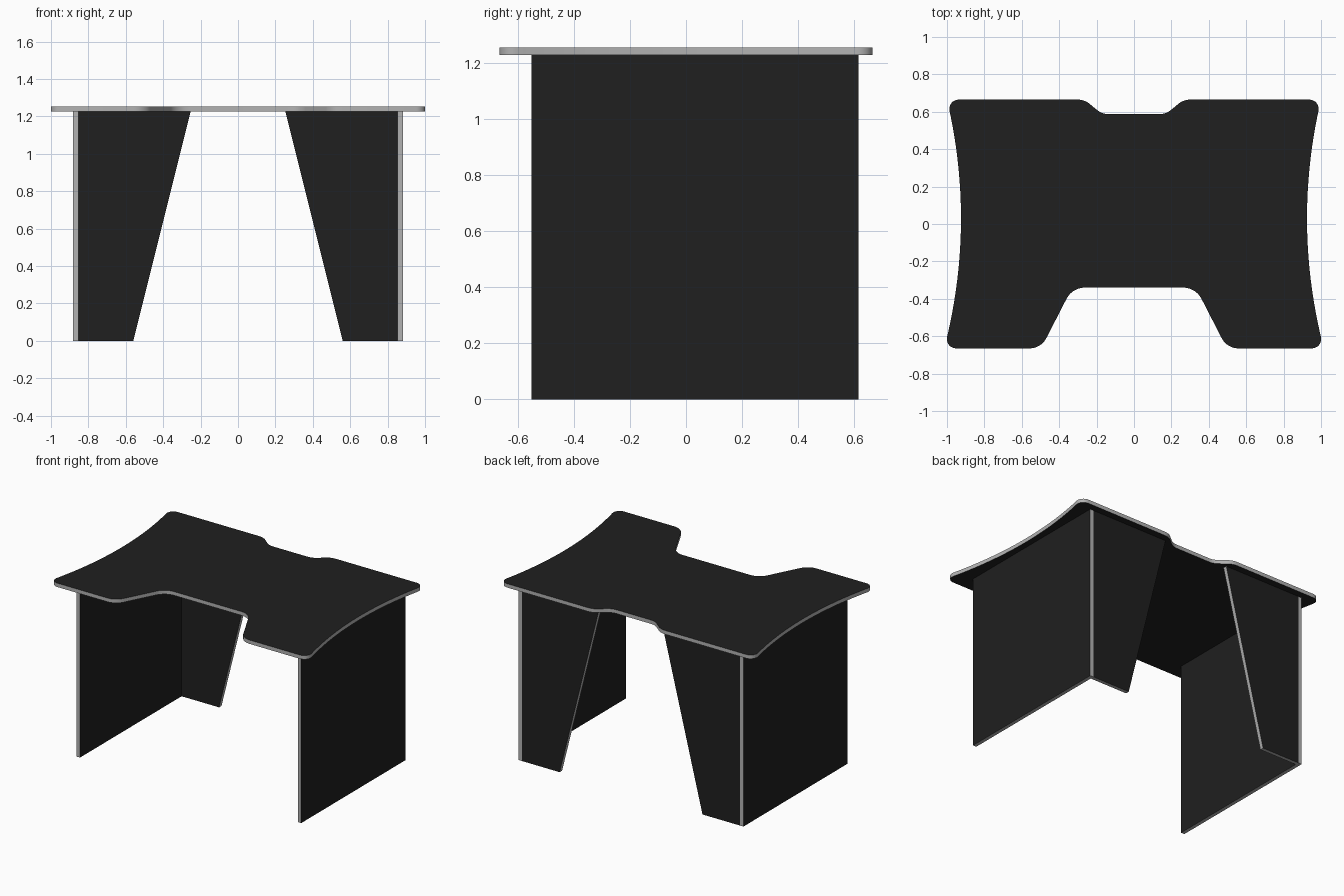
import bpy, bmesh, math
from mathutils import Vector

if "Cube" in bpy.data.objects:
    bpy.data.objects.remove(bpy.data.objects["Cube"])

T = 0.027            # board thickness
Z_TOP = 1.227        # underside of the desk top


def material(name, v):
    m = bpy.data.materials.new(name)
    m.diffuse_color = (v, v, v, 1)
    m.use_nodes = True
    m.node_tree.nodes["Principled BSDF"].inputs["Base Color"].default_value = m.diffuse_color
    return m


FACE = material("dark_laminate", 0.014)
EDGE = material("grey_edge_band", 0.45)


def board(name, profile, place, offset):
    """Extrude a flat profile; faces are dark, the cut edges grey."""
    bm = bmesh.new()
    cap = bm.faces.new([bm.verts.new(place(u, v)) for u, v in profile])
    ext = bmesh.ops.extrude_face_region(bm, geom=[cap], use_keep_orig=True)
    top_verts = [g for g in ext["geom"] if isinstance(g, bmesh.types.BMVert)]
    bmesh.ops.translate(bm, vec=offset, verts=top_verts)
    bmesh.ops.recalc_face_normals(bm, faces=bm.faces)
    axis = Vector(offset).normalized()
    for f in bm.faces:
        f.material_index = 0 if abs(f.normal.dot(axis)) > 0.9 else 1
    me = bpy.data.meshes.new(name)
    bm.to_mesh(me)
    bm.free()
    me.materials.append(FACE)
    me.materials.append(EDGE)
    ob = bpy.data.objects.new(name, me)
    bpy.context.collection.objects.link(ob)
    bpy.ops.object.select_all(action='DESELECT')
    bpy.context.view_layer.objects.active = ob
    ob.select_set(True)
    bpy.ops.object.shade_smooth_by_angle(angle=math.radians(30))
    return ob


def fillet(a, p, b, r, n=8):
    """Points of a circular arc of radius r rounding corner p."""
    a, p, b = Vector(a), Vector(p), Vector(b)
    d1, d2 = (a - p).normalized(), (b - p).normalized()
    half = d1.angle(d2) / 2
    c = p + (d1 + d2).normalized() * (r / math.sin(half))
    s = p + d1 * (r / math.tan(half)) - c
    e = p + d2 * (r / math.tan(half)) - c
    sweep = s.angle(e)
    return [c + (s * math.sin((1 - i / n) * sweep) + e * math.sin(i / n * sweep))
            / math.sin(sweep) for i in range(n + 1)]


# Desk top: right half of the outline, corner points with radii, curved side
def side(y):
    return (0.925 + 0.185 * (y - 0.03) ** 2, y)


Y = 0.665
corners = [((0, -0.34), 0), ((0.33, -0.34), 0.11), ((0.497, -Y), 0.10), (side(-Y), 0.05)]
corners += [(side(-0.58 + 1.16 * i / 20), 0) for i in range(21)]
corners += [(side(Y), 0.05), ((0.265, Y), 0.10), ((0.17, 0.587), 0.10), ((0, 0.587), 0)]
half = []
for i, (p, r) in enumerate(corners):
    half += fillet(corners[i - 1][0], p, corners[i + 1][0], r) if r else [Vector(p)]
outline = [tuple(p) for p in half] + [(-p.x, p.y) for p in reversed(half[1:-1])]
board("desk_top", outline, lambda u, v: (u, v, Z_TOP), (0, 0, T))

# Side panels and tapered back panels, flush at the rear
for s, label in ((1, "right"), (-1, "left")):
    board(f"{label}_side_panel",
          [(-0.55, 0), (0.615, 0), (0.615, Z_TOP), (-0.55, Z_TOP)],
          lambda u, v: (s * 0.881, u, v), (-s * T, 0, 0))
    board(f"{label}_back_panel",
          [(0.854, 0), (0.56, 0), (0.253, Z_TOP), (0.854, Z_TOP)],
          lambda u, v: (s * u, 0.615, v), (0, -T, 0))
